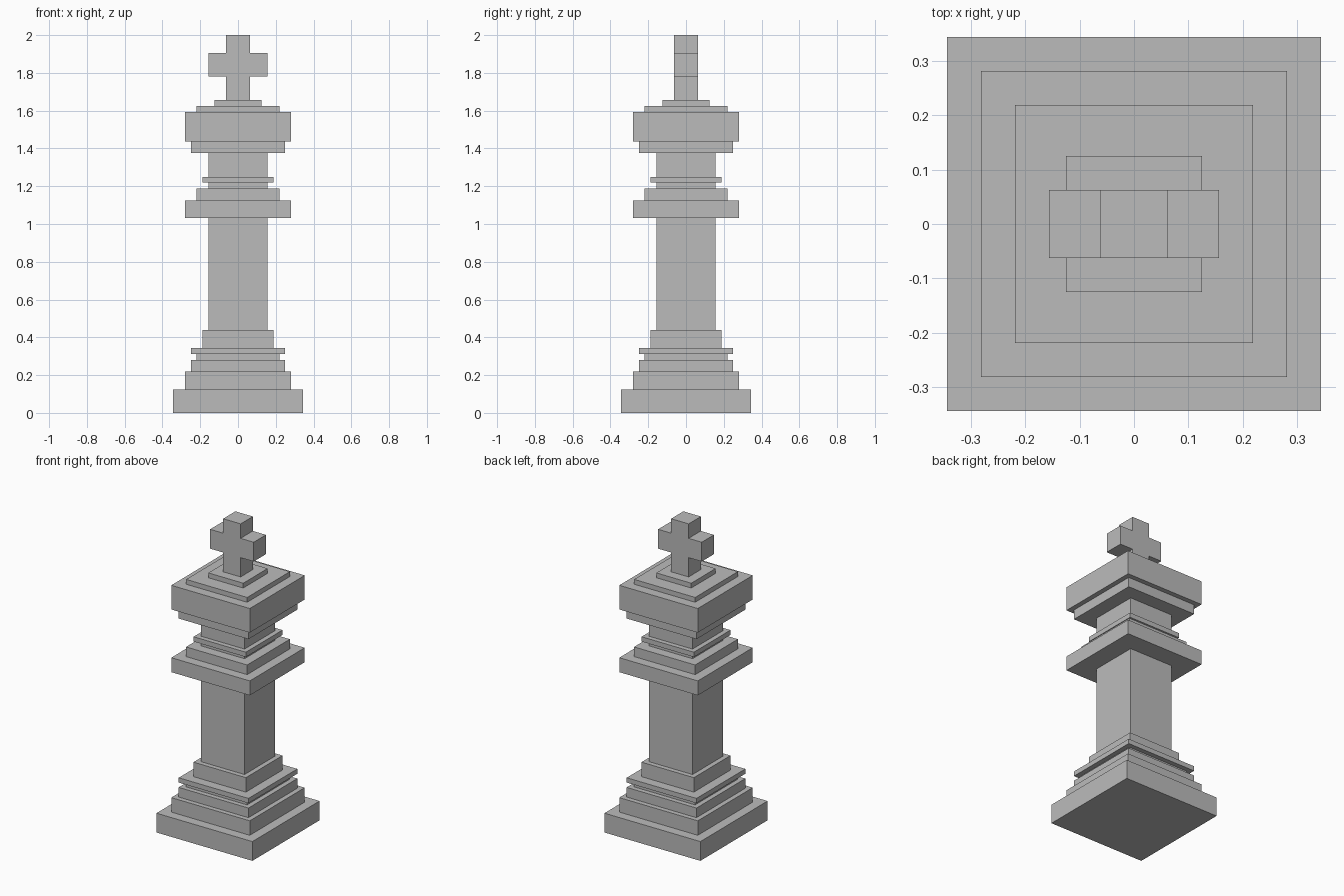
import bpy
import bmesh

cube = bpy.data.objects.get("Cube")
if cube:
    bpy.data.objects.remove(cube, do_unlink=True)

U = 1 / 32  # every size is a whole number of these steps

stone = bpy.data.materials.new("grey_stone")
stone.use_nodes = True
GREY = (0.5, 0.5, 0.5, 1)
stone.diffuse_color = GREY
stone.node_tree.nodes["Principled BSDF"].inputs["Base Color"].default_value = GREY


def finish(name, bm):
    bmesh.ops.recalc_face_normals(bm, faces=bm.faces)
    mesh = bpy.data.meshes.new(name)
    bm.to_mesh(mesh)
    bm.free()
    mesh.materials.append(stone)
    obj = bpy.data.objects.new(name, mesh)
    bpy.context.collection.objects.link(obj)


def stepped_tower(name, z, steps):
    """Closed square tower; each step is (half width, height)."""
    bm = bmesh.new()
    rings = []
    for half, height in steps:
        for level in (z, z + height):
            rings.append([bm.verts.new((x * half * U, y * half * U, level * U))
                          for x, y in ((-1, -1), (1, -1), (1, 1), (-1, 1))])
        z += height
    for low, high in zip(rings, rings[1:]):
        for i in range(4):
            j = (i + 1) % 4
            bm.faces.new((low[i], low[j], high[j], high[i]))
    bm.faces.new(rings[0][::-1])
    bm.faces.new(rings[-1])
    finish(name, bm)


# Stacked square sections, bottom to top
stepped_tower("base", 0, [(11, 4), (9, 3), (8, 2), (7, 1), (8, 1), (6, 3)])
stepped_tower("shaft", 14, [(5, 19)])
stepped_tower("collar", 33, [(9, 3), (7, 2), (5, 1), (6, 1)])
stepped_tower("neck", 40, [(5, 4)])
stepped_tower("head", 44, [(8, 2), (9, 5), (7, 1), (4, 1)])

# Cross on top: mirrored half outline, extruded front to back
right = [(2, 53), (2, 57), (5, 57), (5, 61), (2, 61), (2, 64)]
outline = right + [(-x, z) for x, z in reversed(right)]
bm = bmesh.new()
front = bm.faces.new([bm.verts.new((x * U, -2 * U, z * U)) for x, z in outline])
sides = bmesh.ops.extrude_face_region(bm, geom=[front], use_keep_orig=True)
back = [v for v in sides["geom"] if isinstance(v, bmesh.types.BMVert)]
bmesh.ops.translate(bm, verts=back, vec=(0, 4 * U, 0))
finish("top_cross", bm)
